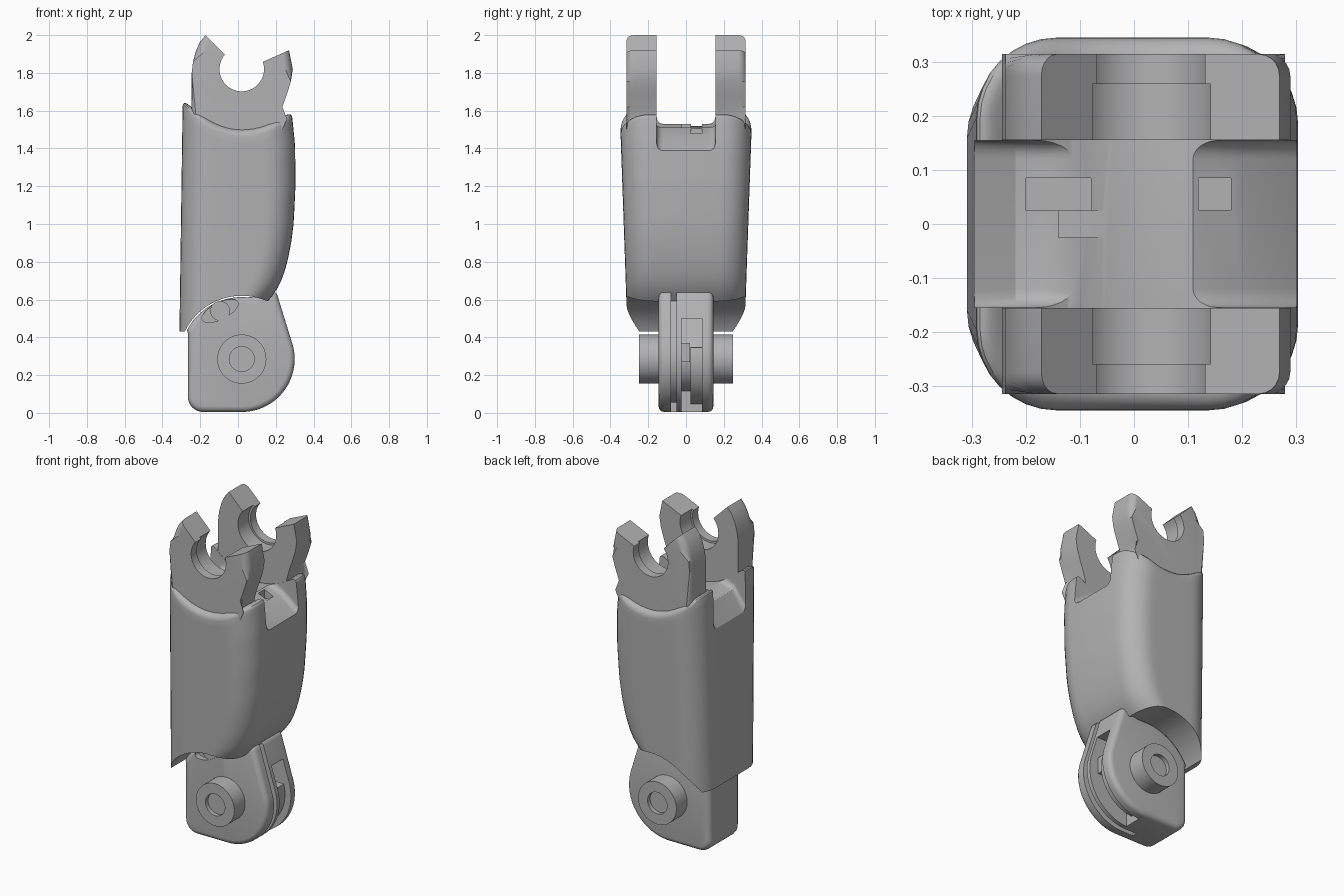
import bpy, bmesh
from math import sin, cos, pi, radians

if "Cube" in bpy.data.objects:
    bpy.data.objects.remove(bpy.data.objects["Cube"], do_unlink=True)

grey = bpy.data.materials.new("plain grey")
grey.use_nodes = True
grey.diffuse_color = (0.45, 0.45, 0.45, 1)
grey.node_tree.nodes["Principled BSDF"].inputs["Base Color"].default_value = (0.45, 0.45, 0.45, 1)

PIVOT = (0.02, 0.285)
BORE = (0.02, 1.82)


def to_object(name, bm):
    bmesh.ops.recalc_face_normals(bm, faces=bm.faces)
    mesh = bpy.data.meshes.new(name)
    bm.to_mesh(mesh)
    bm.free()
    mesh.materials.append(grey)
    ob = bpy.data.objects.new(name, mesh)
    bpy.context.collection.objects.link(ob)
    return ob


def loft(rings, strip_caps=False):
    """Skin closed rings; strip caps join mirrored points of a ring."""
    bm = bmesh.new()
    rows = [[bm.verts.new(p) for p in ring] for ring in rings]
    n = len(rows[0])
    for a, b in zip(rows, rows[1:]):
        for i in range(n):
            j = (i + 1) % n
            bm.faces.new((a[i], a[j], b[j], b[i]))
    for row in (rows[0], rows[-1]):
        if strip_caps:
            for i in range(n // 2 - 1):
                bm.faces.new((row[i], row[i + 1], row[n - 2 - i], row[n - 1 - i]))
        else:
            bm.faces.new(row)
    return bm


def prism(pts, y0, y1):
    return loft([[(x, y, z) for x, z in pts] for y in (y0, y1)])


def arc(centre, r, a0, a1, n, squash=1):
    angles = [radians(a0 + (a1 - a0) * i / n) for i in range(n + 1)]
    return [(centre[0] + r * cos(a), centre[1] + r * squash * sin(a)) for a in angles]


def disc(centre, r, y0, y1):
    return prism(arc(centre, r, 0, 352.5, 47), y0, y1)


def box(x0, x1, y0, y1, z0, z1):
    return prism([(x0, z0), (x1, z0), (x1, z1), (x0, z1)], y0, y1)


def apply(ob, mod):
    bpy.context.view_layer.objects.active = ob
    bpy.ops.object.modifier_apply(modifier=mod.name)


def cut(ob, bm):
    cutter = to_object("cutter", bm)
    cutter.hide_render = True
    mod = ob.modifiers.new("cut", "BOOLEAN")
    mod.operation, mod.solver, mod.object = "DIFFERENCE", "EXACT", cutter
    apply(ob, mod)
    bpy.data.objects.remove(cutter, do_unlink=True)


def bevel(ob, width, segments=4):
    mod = ob.modifiers.new("bevel", "BEVEL")
    mod.width, mod.segments, mod.angle_limit = width, segments, radians(45)
    apply(ob, mod)


def interp(table, v):
    for (a, fa), (b, fb) in zip(table, table[1:]):
        if v <= b:
            return fa + (fb - fa) * max(0, (v - a) / (b - a))
    return table[-1][1]


# Main housing: rounded rings with a dipped, rounded rim
FRONT_EDGE = [(0.43, 0.0), (0.55, 0.11), (0.62, 0.175), (0.67, 0.21), (0.72, 0.235), (0.78, 0.255),
              (0.85, 0.272), (0.92, 0.285), (1.0, 0.295), (1.2, 0.305), (1.4, 0.302), (1.58, 0.285)]
RIM = 0.04


def rim_height(x):
    return 1.5 + (1.67 if x < 0.02 else 1.4) * (x - 0.02) ** 2


def housing_outline(z, inset=0):
    xl = -0.31 + 0.015 * (z - 0.43) + inset
    xr = interp(FRONT_EDGE, z) - inset
    half = 0.31 + 0.032 * (z - 0.43) - inset
    r = 0.15 - inset
    side = arc((xl + r, half - r), r, 180, 90, 8)
    x0, x1 = xl + r, xr - r
    side += [(x0 + (x1 - x0) * i / 10, half) for i in range(1, 10)]
    side += arc((xr - r, half - r), r, 90, 0, 8)
    return side + [(x, -y) for x, y in reversed(side)]


rings = []
for k in range(29):
    t = k / 28
    rings.append([(x, y, 0.43 + (rim_height(x) - RIM - 0.43) * t)
                  for x, y in housing_outline(0.43 + 1.12 * t)])
for k in range(1, 6):
    a = k / 5 * pi / 2
    rings.append([(x, y, rim_height(x) - RIM * (1 - sin(a)))
                  for x, y in housing_outline(1.55, RIM * (1 - cos(a)))])
housing = to_object("housing", loft(rings, True))
cut(housing, prism(arc(PIVOT, 0.335, 0, 356.25, 95), -0.5, 0.5))

# Slot between the prongs with a filleted, sloping floor
slot = []
for x, z in [(-0.4, 1.25), (-0.3, 1.39), (-0.22, 1.51), (-0.17, 1.53), (0.05, 1.53),
             (0.09, 1.52), (0.2, 1.47), (0.3, 1.39), (0.4, 1.31)]:
    side = [(0.155, 1.95)] + arc((0.12, z + 0.035), 0.035, 0, -90, 6)
    slot.append([(x, y, h) for y, h in side + [(-y, h) for y, h in reversed(side)]])
cut(housing, loft(slot))
cut(housing, box(-0.14, 0.075, -0.025, 0.025, 1.51, 1.7))
cut(housing, box(-0.2, -0.08, 0.0255, 0.085, 1.45, 1.7))
cut(housing, box(0.12, 0.18, 0.026, 0.085, 1.455, 1.7))

# Pair of open-jaw prongs
jaw = [(-0.245, 1.4), (-0.245, 1.8), (-0.238, 1.86), (-0.222, 1.92), (-0.2, 1.965), (-0.172, 2.0)]
jaw += arc(BORE, 0.118, 139, 379, 36)
jaw += [(0.27, 1.92), (0.29, 1.82), (0.28, 1.755), (0.26, 1.69), (0.235, 1.62), (0.22, 1.56), (0.215, 1.4)]
parts = [housing]
for name, s in (("front_prong", -1), ("back_prong", 1)):
    bm = prism(jaw, s * 0.156, s * 0.315)
    outer = []
    for e in bm.edges:
        mid = (e.verts[0].co + e.verts[1].co) / 2
        if abs(mid.y) > 0.31 and mid.z > 1.45 and (mid.x < -0.165 or mid.x > 0.21):
            outer.append(e)
    bmesh.ops.bevel(bm, geom=outer, offset=0.04, segments=5, profile=0.5, affect="EDGES")
    prong = to_object(name, bm)
    cut(prong, disc(BORE, 0.13, s * 0.1, s * 0.26))
    parts.append(prong)

# Knuckle at the lower joint
outline = arc((-0.185, 0.085), 0.08, 180, 270, 8)
outline += arc(PIVOT, 0.28, -90, 15, 24)
outline += [(0.2, 0.65), (0.1, 0.615)]
outline += arc(PIVOT, 0.328, 85, 152, 16) + [(-0.265, 0.42)]
knuckle = to_object("knuckle", prism(outline, -0.145, 0.145))
bevel(knuckle, 0.03)
groove = arc(PIVOT, 0.23, -110, 20, 20) + [(0.14, 0.64), (0.5, 0.64), (0.5, -0.1), (-0.06, -0.1)]
cut(knuckle, prism(groove, -0.08, -0.05))
pocket = arc(PIVOT, 0.17, -85, 30, 16) + [(0.12, 0.5), (0.5, 0.5), (0.5, -0.1), (0.035, -0.1)]
cut(knuckle, prism(pocket, -0.025, 0.085))

# Slanted oval recess with its stop peg
tilt = radians(27)
oval = [(-0.095 + u * cos(tilt) - v * sin(tilt), 0.54 + u * sin(tilt) + v * cos(tilt))
        for u, v in arc((0, 0), 0.105, 0, 350, 35, 0.42)]
cut(knuckle, prism(oval, -0.2, -0.11))
parts.append(knuckle)
parts.append(to_object("stop_peg", disc((-0.095, 0.54), 0.052, -0.14, -0.1)))

# Inner rib and tab inside the knuckle pocket
rib = arc(PIVOT, 0.24, -85, 15, 16) + [(0.1, 0.35), (0.04, 0.2)]
parts.append(to_object("inner_rib", prism(rib, 0.025, 0.088)))
parts.append(to_object("inner_tab", box(0.1, 0.24, -0.028, 0.022, 0.27, 0.37)))

# Pivot pin with a shallow socket at each end
pin = to_object("pivot_pin", disc(PIVOT, 0.13, -0.25, 0.25))
for s in (-1, 1):
    cut(pin, disc(PIVOT, 0.066, s * 0.225, s * 0.3))
parts.append(pin)

# Smooth curved faces, keep hard edges
bpy.ops.object.select_all(action="DESELECT")
for ob in parts:
    ob.select_set(True)
bpy.context.view_layer.objects.active = housing
bpy.ops.object.shade_smooth_by_angle(angle=radians(30))
